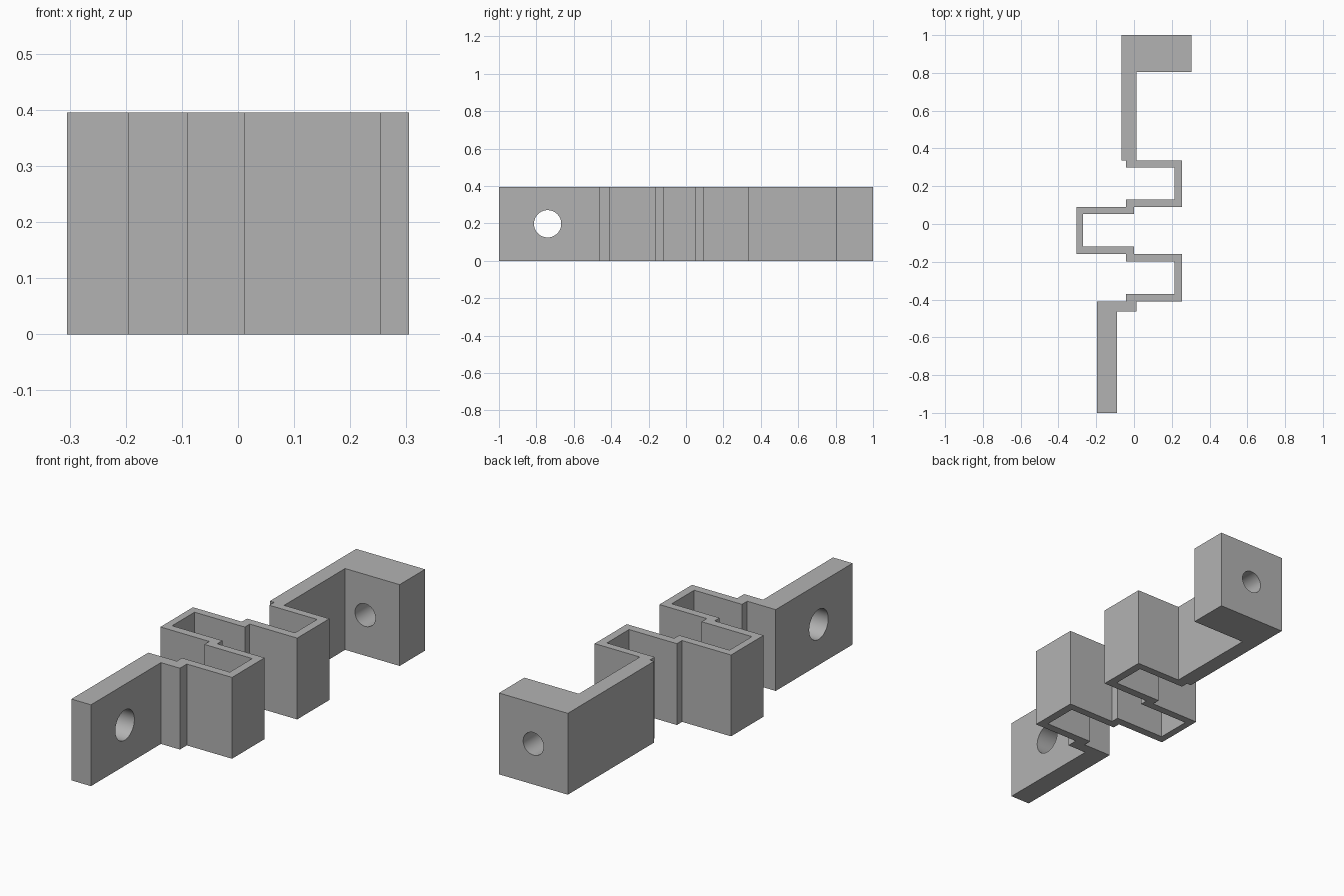
import bpy
import bmesh
from math import pi, radians

cube = bpy.data.objects.get("Cube")
if cube:
    bpy.data.objects.remove(cube, do_unlink=True)

HEIGHT = 0.395

# Single flat grey
grey = bpy.data.materials.new("grey")
grey.use_nodes = True
colour = (0.45, 0.45, 0.45, 1)
grey.diffuse_color = colour
grey.node_tree.nodes["Principled BSDF"].inputs["Base Color"].default_value = colour

# Plan outline: up the left-hand (+x) side, back down the other
outline = [
    # front plate and its step
    (-.195, -1), (-.09, -1), (-.09, -.463), (.012, -.463), (.012, -.41),
    # outer side of the folds
    (.255, -.41), (.255, -.16), (0, -.16), (0, -.12), (-.27, -.12),
    (-.27, .052), (0, .052), (0, .09), (.255, .09), (.255, .337),
    # back plate and end block
    (.012, .337), (.012, .805), (.305, .805), (.305, 1), (-.065, 1),
    (-.065, .337), (-.042, .337),
    # inner side of the folds
    (-.042, .3), (.215, .3), (.215, .13), (-.042, .13), (-.042, .09),
    (-.305, .09), (-.305, -.16), (-.042, -.16), (-.042, -.198),
    (.215, -.198), (.215, -.37), (-.042, -.37), (-.042, -.41), (-.195, -.41),
]

# Extrude the outline into the bracket
bm = bmesh.new()
base = bm.faces.new([bm.verts.new((x, y, 0)) for x, y in outline])
extruded = bmesh.ops.extrude_face_region(bm, geom=[base])["geom"]
top_verts = [g for g in extruded if isinstance(g, bmesh.types.BMVert)]
bmesh.ops.translate(bm, vec=(0, 0, HEIGHT), verts=top_verts)
bmesh.ops.recalc_face_normals(bm, faces=bm.faces)
mesh = bpy.data.meshes.new("folded_bracket")
bm.to_mesh(mesh)
bm.free()
mesh.materials.append(grey)
bracket = bpy.data.objects.new("folded_bracket", mesh)
bpy.context.collection.objects.link(bracket)


def drill(name, location, rotation, radius):
    """Cut a round through-hole and discard the cutter."""
    bpy.ops.mesh.primitive_cylinder_add(
        vertices=48, radius=radius, depth=0.4, location=location, rotation=rotation)
    cutter = bpy.context.object
    cutter.name = name
    cutter.hide_render = True
    cutter.data.materials.append(grey)
    bpy.ops.object.select_all(action="DESELECT")
    bracket.select_set(True)
    bpy.context.view_layer.objects.active = bracket
    mod = bracket.modifiers.new(name, "BOOLEAN")
    mod.operation = "DIFFERENCE"
    mod.solver = "EXACT"
    mod.object = cutter
    bpy.ops.object.modifier_apply(modifier=name)
    bpy.data.objects.remove(cutter, do_unlink=True)


# Screw holes in the front plate and the end block
drill("plate_hole", (-.14, -.74, HEIGHT / 2), (0, pi / 2, 0), .073)
drill("block_hole", (.12, .9, HEIGHT / 2), (pi / 2, 0, 0), .055)

bpy.ops.object.shade_smooth_by_angle(angle=radians(30))
